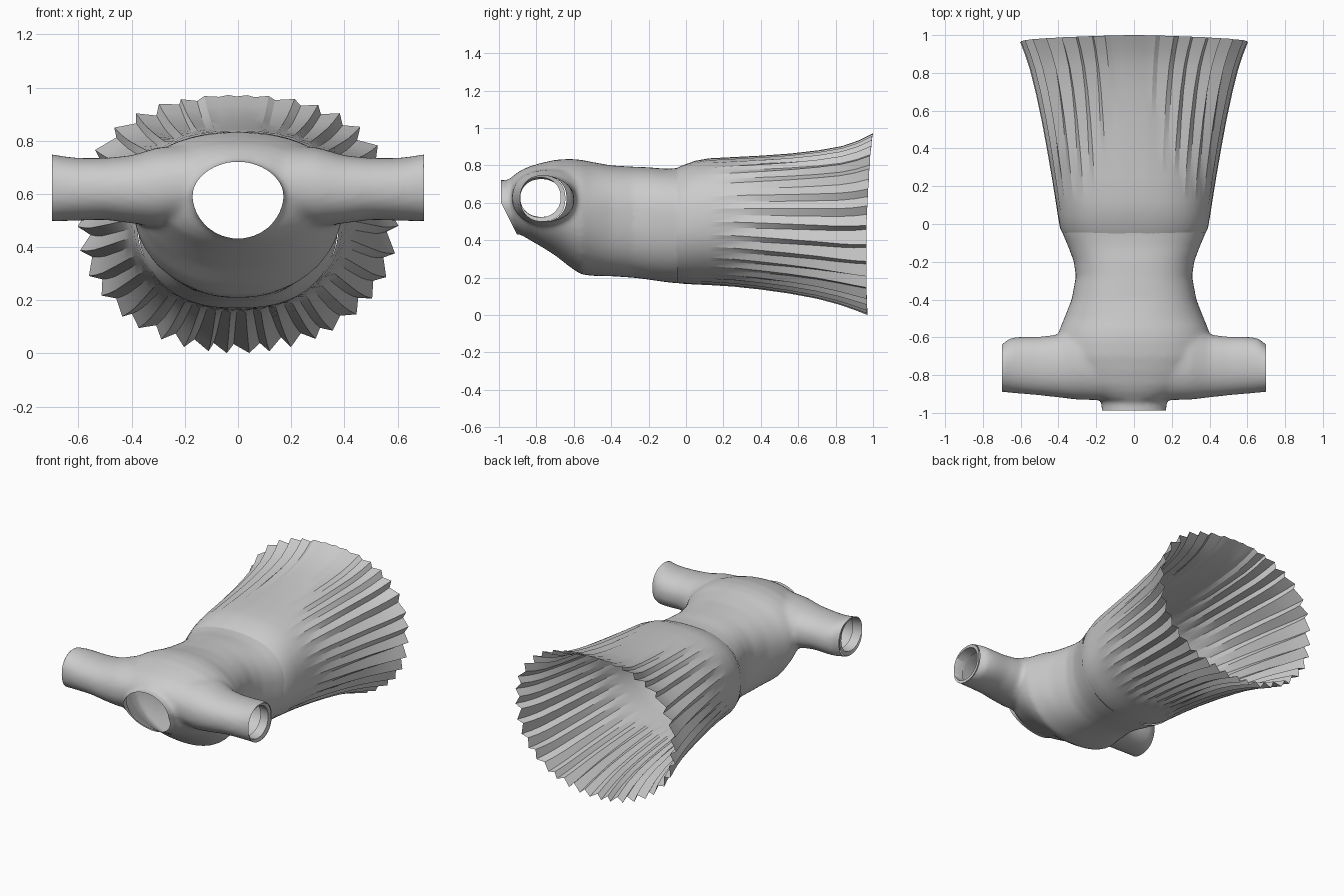
import bpy, bmesh, math, random
from mathutils import Vector

if "Cube" in bpy.data.objects:
    bpy.data.objects.remove(bpy.data.objects["Cube"])

random.seed(4)


def radius(t, a, b, n):
    """Polar radius of a superellipse."""
    return (abs(math.cos(t) / a) ** n + abs(math.sin(t) / b) ** n) ** (-1 / n)


def ring(axis, pos, u0, u1, z0, z1, n=2.0, mid=0.5, segs=64):
    """Cross-section across the x or y axis; mid = height of the widest point."""
    zc, pts = z0 + (z1 - z0) * mid, []
    for i in range(segs):
        t = 2 * math.pi * i / segs
        b = z1 - zc if math.sin(t) > 0 else zc - z0
        r = radius(t, (u1 - u0) / 2, b, n)
        u, z = (u0 + u1) / 2 + r * math.cos(t), zc + r * math.sin(t)
        pts.append((u, pos, z) if axis == 'y' else (pos, u, z))
    return pts


def loft(bm, rings, cap):
    rows = [[bm.verts.new(p) for p in r] for r in rings]
    for a, b in zip(rows, rows[1:]):
        for i in range(len(a)):
            j = (i + 1) % len(a)
            bm.faces.new((a[i], a[j], b[j], b[i]))
    if cap:
        bm.faces.new(rows[0][::-1])
        bm.faces.new(rows[-1])


def finish(bm, name):
    bmesh.ops.recalc_face_normals(bm, faces=bm.faces)
    me = bpy.data.meshes.new(name)
    bm.to_mesh(me)
    bm.free()
    ob = bpy.data.objects.new(name, me)
    bpy.context.collection.objects.link(ob)
    bpy.ops.object.select_all(action='DESELECT')
    bpy.context.view_layer.objects.active = ob
    ob.select_set(True)
    return ob


# Bodice: torso, sleeves and neck as overlapping solids, fused by remeshing
bm = bmesh.new()
torso = [(0.05, .40, .165, .80), (-.05, .378, .17, .785), (-.12, .348, .178, .783),
         (-.20, .318, .19, .79), (-.28, .308, .20, .793), (-.40, .33, .208, .80),
         (-.50, .37, .210, .818), (-.56, .395, .217, .83), (-.62, .40, .257, .835),
         (-.70, .39, .32, .83), (-.78, .35, .37, .812), (-.85, .31, .41, .79),
         (-.89, .25, .435, .77), (-.93, .18, .47, .74)]
loft(bm, [ring('y', y, -w, w, z0, z1, 2.4 if y > -.45 else 2.15, .57) for y, w, z0, z1 in torso], True)
half = [(.1, -.935, -.52, .50, .79), (.3, -.93, -.53, .475, .775), (.4, -.918, -.585, .49, .745),
        (.5, -.907, -.597, .503, .735), (.6, -.898, -.597, .50, .735),
        (.66, -.893, -.605, .498, .742), (.70, -.888, -.64, .498, .75), (.76, -.885, -.67, .498, .75)]
arms = [(-s[0],) + s[1:] for s in half[::-1]] + half
loft(bm, [ring('x', *s, n=2.2) for s in arms], True)
loft(bm, [ring('y', y, -.172, .172, .432, .722, 1.9, .56) for y in (-.8, -.9, -1.0, -1.12)], True)
bodice = finish(bm, "bodice")
rm = bodice.modifiers.new("fuse", 'REMESH')
rm.mode, rm.voxel_size = 'VOXEL', 0.014
sm = bodice.modifiers.new("relax", 'SMOOTH')
sm.factor, sm.iterations = 0.5, 9
for m in ("fuse", "relax"):
    bpy.ops.object.modifier_apply(modifier=m)

# Open the waist, cuffs and neckline (upright at the top, slanted below)
bm = bmesh.new()
bm.from_mesh(bodice.data)
for co, no in (((0, -.045, 0), (0, 1, 0)), ((.7, 0, 0), (1, 0, 0)), ((-.7, 0, 0), (-1, 0, 0)),
               ((0, -.988, 0), (0, -1, 0)), ((0, -.988, .60), (0, -.20, -.10))):
    bmesh.ops.bisect_plane(bm, geom=bm.verts[:] + bm.edges[:] + bm.faces[:],
                           plane_co=co, plane_no=Vector(no).normalized(), clear_outer=True)
bm.to_mesh(bodice.data)
bm.free()
bpy.ops.object.shade_smooth_by_angle(angle=math.radians(40))

# Turned-in hems inside the cuffs
bm = bmesh.new()
for s in (-1, 1):
    loft(bm, [ring('x', s * .70, -.888, -.645, .50, .748, 2.2),
              ring('x', s * .695, -.886, -.67, .523, .736, 2.1),
              ring('x', s * .63, -.886, -.66, .525, .727, 2.1)], False)
finish(bm, "cuff_hems")
bpy.ops.object.shade_smooth_by_angle(angle=math.radians(40))

# Pleated skirt: y, half width, bottom, top, pleat depth
stations = [(-.05, .378, .172, .785, 0), (-.02, .392, .168, .800, 0), (.05, .404, .163, .825, .002),
            (.12, .415, .160, .838, .005), (.25, .436, .152, .845, .010), (.40, .462, .136, .853, .015),
            (.55, .490, .115, .864, .021), (.70, .522, .087, .882, .027),
            (.82, .552, .055, .905, .032), (.90, .578, .027, .935, .036), (.97, .605, .000, .973, .040)]
PLEATS = 38
jitter = [random.uniform(-.25, .25) for _ in range(PLEATS * 2)]
bm = bmesh.new()
rings = []
for y, w, z0, z1, depth in stations:
    zc, pts = (z0 + z1) / 2, []
    grow = max(0, y)
    for i in range(PLEATS * 2):
        # mirrored lean gives knife pleats, the centre of the top stays flatter
        t0 = 2 * math.pi * i / (PLEATS * 2)
        side = 1 if math.cos(t0) > 0 else -1
        lean = side * .3 * (i % 2) + jitter[i]
        t = t0 + 2 * math.pi * lean * grow / (PLEATS * 2)
        top = math.sin(t) > 0
        flat = min(1, max(.15, (abs(math.cos(t)) - .15) * 2)) if top else 1
        r = radius(t, w, (z1 - z0) / 2, 2.5 if top else 2.1)
        r -= depth * flat * (i % 2) * (1 + jitter[i])
        r -= depth * .2 * abs(jitter[i])
        yy = y + grow ** 3 * (.033 * max(0, math.sin(t)) - .006 * abs(math.cos(t)))
        pts.append((r * math.cos(t), yy, zc + r * math.sin(t)))
    rings.append(pts)
loft(bm, rings, False)
skirt = finish(bm, "pleated_skirt")
bpy.ops.object.shade_smooth_by_angle(angle=math.radians(22))
